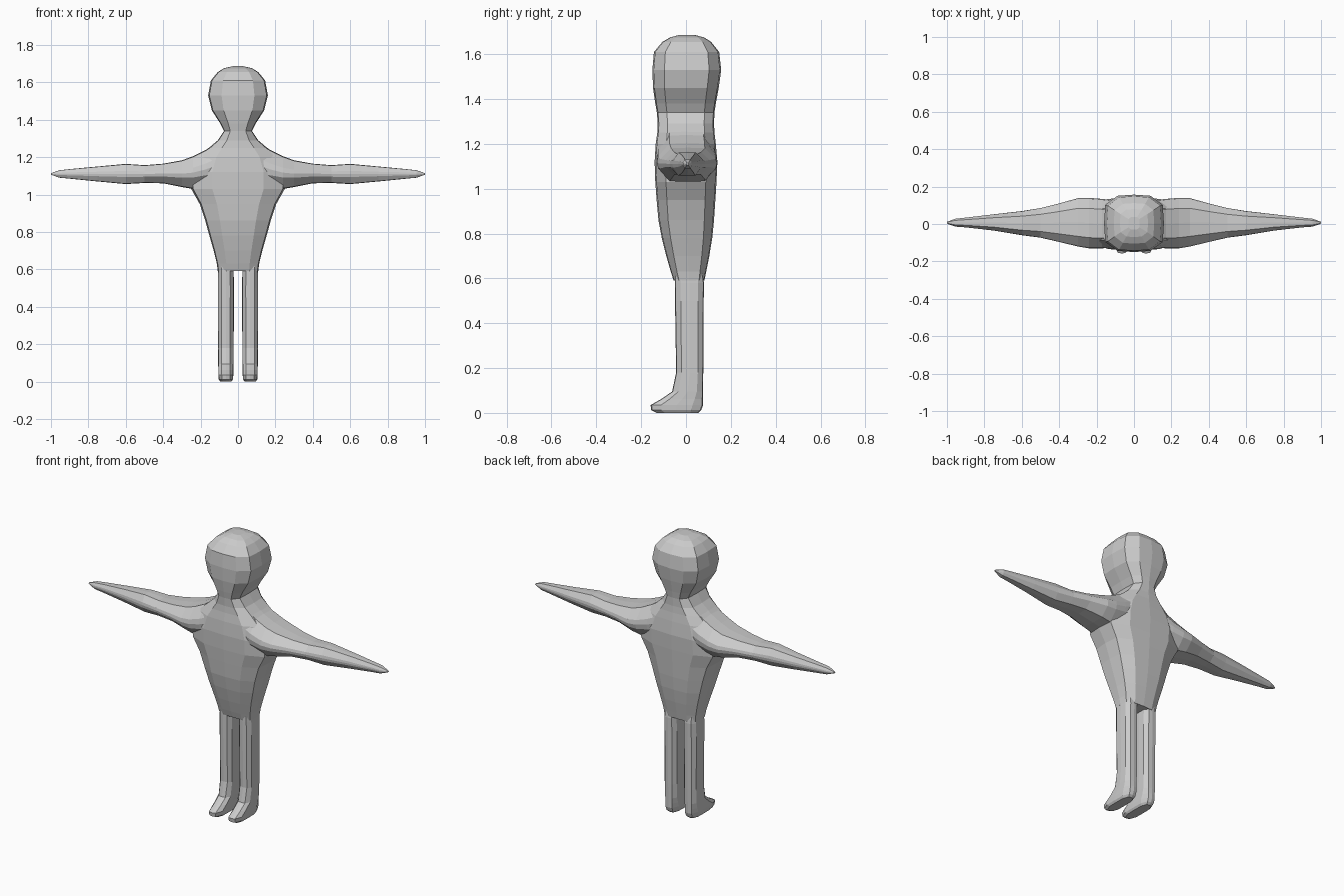
import bpy, bmesh
from mathutils import Vector

grey = bpy.data.materials.new("plain grey")
grey.diffuse_color = (0.6, 0.6, 0.6, 1)


def ring(a0, a1, b0, b1, fa, fb):
    """Twelve-sided rounded box between the limits a0..a1 and b0..b1."""
    ca, cb, ha, hb = (a0 + a1) / 2, (b0 + b1) / 2, (a1 - a0) / 2, (b1 - b0) / 2
    k = 0.96
    quarter = [(1, 0), (k, fb), (fa, k)]
    pts = quarter + [(0, 1), (-fa, k), (-k, fb)]
    pts += [(-u, -v) for u, v in pts]
    return [(ca + u * ha, cb + v * hb) for u, v in pts]


def loft(name, rings):
    """Skin a closed stack of rings and cap both ends."""
    bm = bmesh.new()
    loops = [[bm.verts.new(p) for p in r] for r in rings]
    n = len(loops[0])
    for lo, hi in zip(loops, loops[1:]):
        for i in range(n):
            j = (i + 1) % n
            bm.faces.new((lo[i], lo[j], hi[j], hi[i]))
    bm.faces.new(loops[0][::-1])
    bm.faces.new(loops[-1])
    bmesh.ops.recalc_face_normals(bm, faces=bm.faces)
    me = bpy.data.meshes.new(name)
    bm.to_mesh(me)
    bm.free()
    me.materials.append(grey)
    ob = bpy.data.objects.new(name, me)
    bpy.context.collection.objects.link(ob)
    return ob


def upright(name, rows, fx, fy, cx=0):
    """Rows are z, half width, y front, y back."""
    return loft(name, [[(x, y, z) for x, y in ring(cx - w, cx + w, f, b, fx, fy)]
                       for z, w, f, b in rows])


# Torso with head in one column
body = upright("body", [
    (0.59, 0.108, -0.055, 0.082), (0.63, 0.113, -0.068, 0.09), (0.70, 0.13, -0.088, 0.104),
    (0.78, 0.153, -0.108, 0.117), (0.86, 0.175, -0.123, 0.125), (0.95, 0.205, -0.131, 0.131),
    (1.03, 0.25, -0.137, 0.136), (1.12, 0.25, -0.14, 0.14), (1.20, 0.21, -0.135, 0.133),
    (1.25, 0.155, -0.128, 0.127), (1.29, 0.108, -0.126, 0.125), (1.34, 0.075, -0.13, 0.127),
    (1.38, 0.095, -0.137, 0.133), (1.45, 0.14, -0.147, 0.146), (1.53, 0.16, -0.15, 0.157),
    (1.61, 0.145, -0.143, 0.148), (1.655, 0.108, -0.105, 0.112), (1.675, 0.075, -0.07, 0.08),
    (1.686, 0.03, -0.03, 0.038)], 0.55, 0.65)

# Arms: rows are x, z low, z high, y front, y back
arm_rows = [
    (0.05, 1.03, 1.325, -0.12, 0.12), (0.11, 1.03, 1.283, -0.127, 0.127),
    (0.17, 1.03, 1.24, -0.13, 0.134), (0.24, 1.03, 1.205, -0.13, 0.14),
    (0.30, 1.04, 1.183, -0.12, 0.138), (0.40, 1.06, 1.165, -0.096, 0.11),
    (0.50, 1.062, 1.157, -0.073, 0.085), (0.60, 1.056, 1.164, -0.06, 0.069),
    (0.75, 1.07, 1.15, -0.035, 0.052), (0.90, 1.085, 1.136, -0.018, 0.034),
    (0.955, 1.09, 1.13, -0.014, 0.028), (1.0, 1.106, 1.114, 0.002, 0.012)]

# Legs with feet, from the sole up
leg_rows = [
    (0.0, 0.03, -0.13, 0.055), (0.012, 0.038, -0.155, 0.068), (0.035, 0.04, -0.158, 0.076),
    (0.062, 0.04, -0.11, 0.076), (0.095, 0.041, -0.062, 0.076), (0.18, 0.042, -0.044, 0.077),
    (0.50, 0.043, -0.049, 0.079), (0.58, 0.042, -0.05, 0.08), (0.66, 0.038, -0.05, 0.07)]

limbs = []
for side, s in (("left", 1), ("right", -1)):
    limbs.append(loft(side + "_arm", [
        [(s * x, y, z) for y, z in ring(f, b, lo, hi, 0.58, 0.3)]
        for x, lo, hi, f, b in arm_rows]))
    limbs.append(upright(side + "_leg", leg_rows, 0.55, 0.6, s * 0.065))

# Fuse the limbs into the body
for limb in limbs:
    mod = body.modifiers.new("join " + limb.name, 'BOOLEAN')
    mod.operation = 'UNION'
    mod.solver = 'EXACT'
    mod.object = limb
bpy.context.view_layer.update()
fused = bpy.data.meshes.new_from_object(
    body.evaluated_get(bpy.context.evaluated_depsgraph_get()))
body.modifiers.clear()
body.data = fused
for limb in limbs:
    bpy.data.objects.remove(limb)
